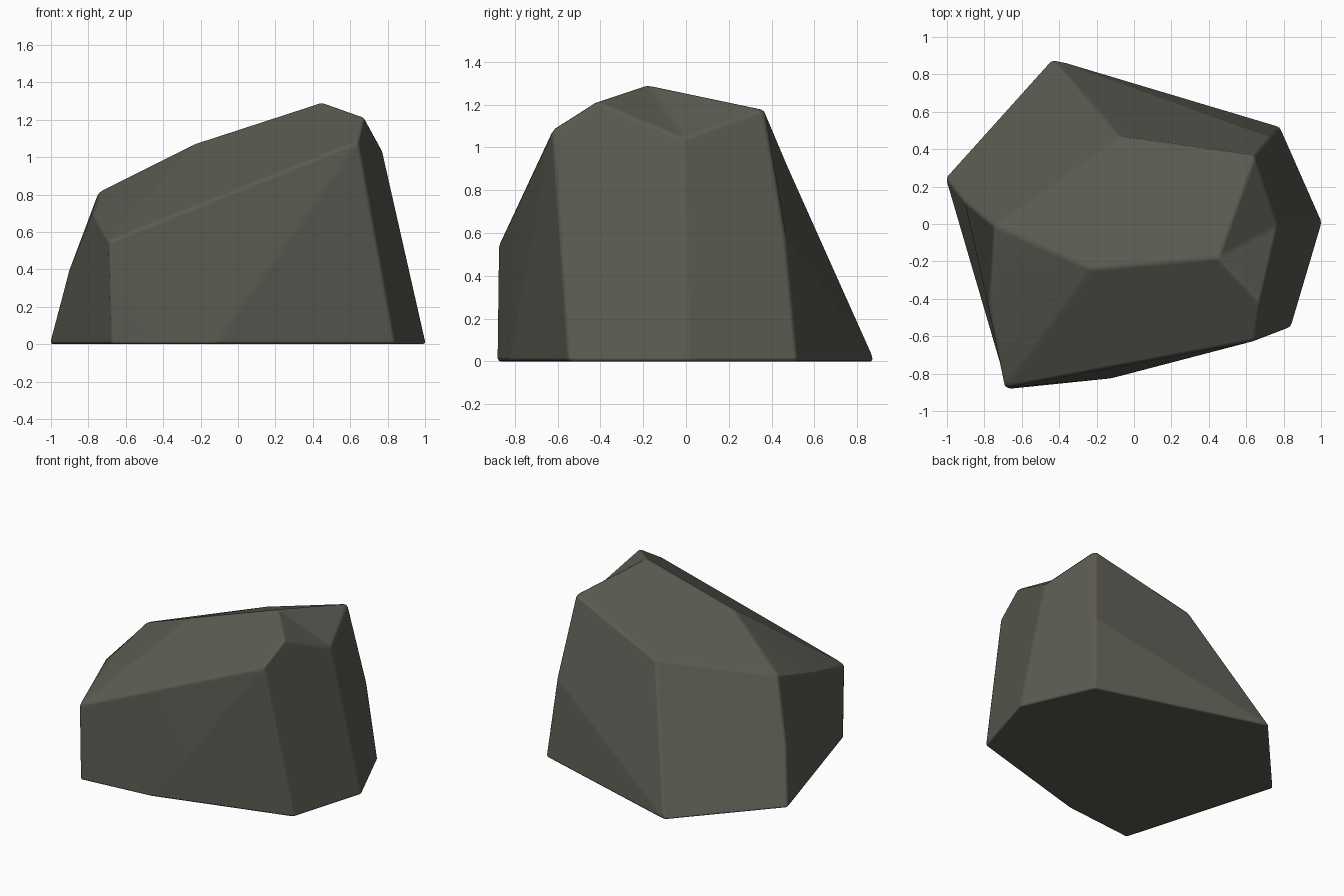
import bpy, bmesh

if "Cube" in bpy.data.objects:
    bpy.data.objects.remove(bpy.data.objects["Cube"])

# Corner points of the boulder
P = {
    # top facet
    'A': (-.745, -.01, .815), 'B': (-.225, -.24, 1.075), 'C': (.45, -.18, 1.295),
    'D': (.645, .365, 1.18), 'E': (-.08, .465, .93),
    # right-hand notch and shoulders
    'F': (.77, -.01, 1.04), 'G': (.675, -.42, 1.215), 'H': (.645, -.625, 1.085),
    'I': (-.69, -.875, .55), 'X': (-.765, -.42, .69),
    # mid-height bulges
    'M': (.73, .465, .58), 'W': (-.905, .12, .4),
    # ground outline
    'K': (-.44, .885, 0), 'Q': (.78, .52, 0), 'R': (1.007, .01, 0),
    'S': (.84, -.55, 0), 'U': (-.12, -.825, 0), 'T': (-.675, -.882, 0),
    'V': (-1.01, .25, 0),
}
# Facets as strings of corner letters
FACETS = ("ABCDE ABX BXI BIHGC AXITVW AWVKE ITU IUH USH "
          "HGFRS FDMQR EDMK MQK CGF CFD TUSRQKV").split()

bm = bmesh.new()
v = {k: bm.verts.new(c) for k, c in P.items()}
for f in FACETS:
    bm.faces.new([v[k] for k in f])
bmesh.ops.recalc_face_normals(bm, faces=bm.faces)
for f in bm.faces:
    f.smooth = True
me = bpy.data.meshes.new("boulder")
bm.to_mesh(me)
bm.free()

boulder = bpy.data.objects.new("boulder", me)
bpy.context.collection.objects.link(boulder)

# Softly worn edges
bev = boulder.modifiers.new("worn_edges", 'BEVEL')
bev.width = 0.018
bev.segments = 2
bev.limit_method = 'ANGLE'
bev.angle_limit = 0.14
bev.harden_normals = True

# Stone colour
mat = bpy.data.materials.new("dark olive stone")
mat.diffuse_color = (0.105, 0.102, 0.083, 1)
mat.use_nodes = True
mat.node_tree.nodes["Principled BSDF"].inputs["Base Color"].default_value = mat.diffuse_color
me.materials.append(mat)
